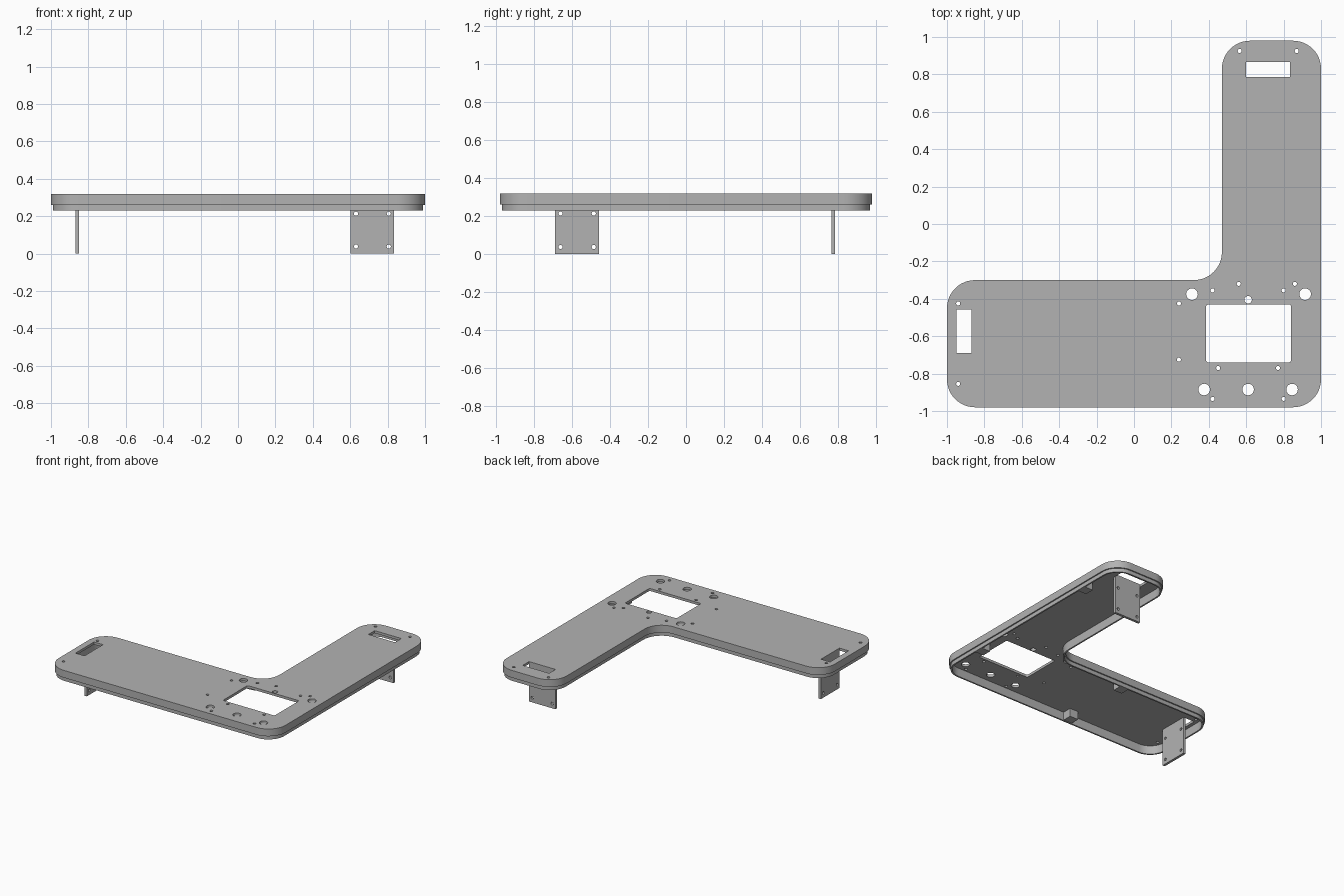
import bpy, bmesh
from math import sin, cos, radians
from mathutils import Matrix

cube = bpy.data.objects.get("Cube")
if cube:
    bpy.data.objects.remove(cube, do_unlink=True)

grey = bpy.data.materials.new("plain grey")
grey.use_nodes = True
grey.diffuse_color = (0.45, 0.45, 0.45, 1)
grey.node_tree.nodes["Principled BSDF"].inputs["Base Color"].default_value = grey.diffuse_color

TOP, CEILING, STEP, RIM = 0.318, 0.298, 0.26, 0.23
WALL, RADIUS = 0.022, 0.15


def finish(name, bm):
    bmesh.ops.recalc_face_normals(bm, faces=bm.faces[:])
    mesh = bpy.data.meshes.new(name)
    bm.to_mesh(mesh)
    bm.free()
    mesh.materials.append(grey)
    obj = bpy.data.objects.new(name, mesh)
    bpy.context.collection.objects.link(obj)
    return obj


def add_box(bm, x0, x1, y0, y1, z0, z1):
    mat = Matrix.Translation(((x0 + x1) / 2, (y0 + y1) / 2, (z0 + z1) / 2))
    mat = mat @ Matrix.Diagonal((x1 - x0, y1 - y0, z1 - z0, 1))
    return bmesh.ops.create_cube(bm, size=1, matrix=mat)["verts"]


def add_rod(bm, centre, radius, depth, axis="Z"):
    turn = {"X": Matrix.Rotation(radians(90), 4, "Y"),
            "Y": Matrix.Rotation(radians(90), 4, "X"),
            "Z": Matrix.Identity(4)}[axis]
    bmesh.ops.create_cone(bm, cap_ends=True, segments=24, radius1=radius, radius2=radius,
                          depth=depth, matrix=Matrix.Translation(centre) @ turn)


def cut(obj, bm):
    cutter = finish(obj.name + "_cutter", bm)
    cutter.hide_render = True
    mod = obj.modifiers.new("holes", "BOOLEAN")
    mod.operation, mod.solver, mod.object = "DIFFERENCE", "EXACT", cutter
    bpy.ops.object.select_all(action="DESELECT")
    bpy.context.view_layer.objects.active = obj
    obj.select_set(True)
    bpy.ops.object.modifier_apply(modifier=mod.name)
    bpy.data.objects.remove(cutter, do_unlink=True)
    bpy.ops.object.shade_smooth_by_angle(angle=radians(30))


# L-shaped outline: arc centre, start angle, sweep (negative for the inner corner)
CORNERS = [(-0.85, -0.83, 180, 90), (0.85, -0.83, 270, 90), (0.85, 0.83, 0, 90),
           (0.62, 0.83, 90, 90), (0.32, -0.15, 0, -90), (-0.85, -0.45, 90, 90)]


def outline(inset, steps=12):
    for cx, cy, start, sweep in CORNERS:
        r = RADIUS - inset if sweep > 0 else RADIUS + inset
        if sweep < 0:
            start, sweep = 360, -90
        for i in range(steps + 1):
            a = radians(start + sweep * i / steps)
            yield cx + r * cos(a), cy + r * sin(a)


# Hollow shell with a stepped rim, open underneath
bm = bmesh.new()
profile = [(0, TOP), (0, STEP), (0.01, STEP), (0.01, RIM), (WALL, RIM), (WALL, CEILING)]
rings = [[bm.verts.new((x, y, z)) for x, y in outline(d)] for d, z in profile]
for a, b in zip(rings, rings[1:]):
    for i in range(len(a)):
        j = (i + 1) % len(a)
        bm.faces.new((a[i], a[j], b[j], b[i]))
bm.faces.new(rings[0])
bm.faces.new(rings[-1])
shell = finish("shell", bm)

# Openings and screw holes in the top
bm = bmesh.new()
window = add_box(bm, 0.385, 0.84, -0.74, -0.43, 0.2, 0.4)
upright = [e for e in bm.edges if abs(e.verts[0].co.z - e.verts[1].co.z) > 0.1]
bmesh.ops.bevel(bm, geom=upright, offset=0.013, segments=4, affect="EDGES", profile=0.5)
add_box(bm, 0.6, 0.835, 0.785, 0.865, 0.2, 0.4)
add_box(bm, -0.95, -0.87, -0.69, -0.457, 0.2, 0.4)
HOLES = {
    0.031: [(0.31, -0.375), (0.915, -0.375), (0.375, -0.885), (0.61, -0.885), (0.845, -0.885)],
    0.02: [(0.61, -0.405)],
    0.011: [(-0.94, -0.425), (-0.94, -0.855), (0.24, -0.425), (0.24, -0.725),
            (0.42, -0.355), (0.8, -0.355), (0.56, -0.32), (0.86, -0.32),
            (0.45, -0.77), (0.77, -0.77), (0.42, -0.935), (0.8, -0.935),
            (0.565, 0.925), (0.87, 0.925)],
}
for radius, spots in HOLES.items():
    for x, y in spots:
        add_rod(bm, (x, y, 0.3), radius, 0.2)
cut(shell, bm)

# Hanging mounting plates, each with four screw holes
bm = bmesh.new()
add_box(bm, 0.602, 0.835, 0.765, 0.785, 0, CEILING + 0.002)
back_plate = finish("back_mounting_plate", bm)
bm = bmesh.new()
for x in (0.631, 0.806):
    for z in (0.037, 0.213):
        add_rod(bm, (x, 0.775, z), 0.011, 0.1, "Y")
cut(back_plate, bm)

bm = bmesh.new()
add_box(bm, -0.87, -0.85, -0.69, -0.457, 0, CEILING + 0.002)
side_plate = finish("side_mounting_plate", bm)
bm = bmesh.new()
for y in (-0.661, -0.486):
    for z in (0.037, 0.213):
        add_rod(bm, (-0.86, y, z), 0.011, 0.1, "X")
cut(side_plate, bm)

# Small fixing blocks against the inner walls
for name, x0, x1, y0, y1 in [
        ("front_fixing_block", -0.215, -0.14, -0.965, -0.885),
        ("inner_fixing_block", -0.215, -0.14, -0.395, -0.315),
        ("upper_side_fixing_block", 0.905, 0.985, 0.54, 0.615),
        ("lower_side_fixing_block", 0.905, 0.985, -0.615, -0.54)]:
    bm = bmesh.new()
    add_box(bm, x0, x1, y0, y1, RIM + 0.003, CEILING + 0.002)
    finish(name, bm)
